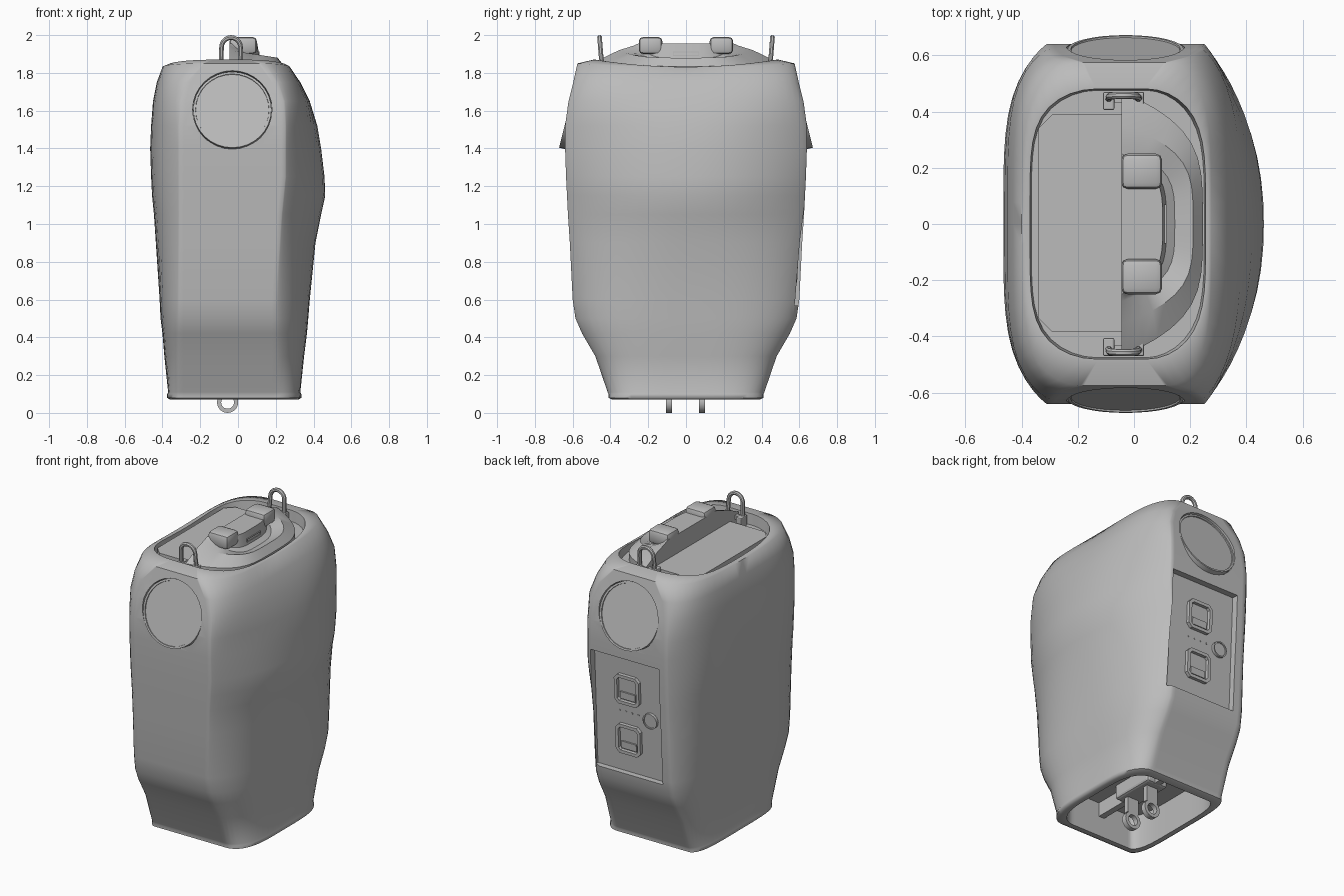
import bpy, bmesh, math
from mathutils import Vector, Matrix

old = bpy.data.objects.get("Cube")
if old:
    bpy.data.objects.remove(old, do_unlink=True)

grey = bpy.data.materials.new("plain grey")
grey.use_nodes = True
grey.diffuse_color = (0.5, 0.5, 0.5, 1)
grey.node_tree.nodes["Principled BSDF"].inputs["Base Color"].default_value = grey.diffuse_color


def activate(obj):
    bpy.ops.object.select_all(action='DESELECT')
    obj.select_set(True)
    bpy.context.view_layer.objects.active = obj


def finish(name, bm, smooth=None):
    """Turn a bmesh into a named object, smooth below the given angle."""
    bmesh.ops.recalc_face_normals(bm, faces=bm.faces[:])
    mesh = bpy.data.meshes.new(name)
    bm.to_mesh(mesh)
    bm.free()
    mesh.materials.append(grey)
    obj = bpy.data.objects.new(name, mesh)
    bpy.context.collection.objects.link(obj)
    if smooth:
        activate(obj)
        bpy.ops.object.shade_smooth_by_angle(angle=math.radians(smooth))
    return obj


def loft(rings, cyclic=False):
    """Skin a stack of closed rings; cap the ends unless cyclic."""
    bm = bmesh.new()
    loops = [[bm.verts.new(p) for p in ring] for ring in rings]
    pairs = list(zip(loops, loops[1:]))
    if cyclic:
        pairs.append((loops[-1], loops[0]))
    else:
        bm.faces.new(loops[0])
        bm.faces.new(loops[-1])
    n = len(loops[0])
    for a, b in pairs:
        for i in range(n):
            j = (i + 1) % n
            bm.faces.new((a[i], a[j], b[j], b[i]))
    return bm


def box(lo, hi, bevel=0):
    bm = bmesh.new()
    bmesh.ops.create_cube(bm, size=1)
    lo, hi = Vector(lo), Vector(hi)
    for v in bm.verts:
        v.co = (lo + hi) / 2 + Matrix.Diagonal(hi - lo) @ v.co
    if bevel:
        bmesh.ops.bevel(bm, geom=bm.edges[:], offset=bevel, segments=2, profile=0.5, affect='EDGES')
    return bm


def recess(bm, axis, rim, depth):
    """Inset the face looking along axis and push it inwards."""
    bm.normal_update()
    face = max(bm.faces, key=lambda f: f.normal.dot(Vector(axis)) * f.calc_area())
    bmesh.ops.inset_region(bm, faces=[face], thickness=rim)
    bmesh.ops.inset_region(bm, faces=[face], thickness=0.001, depth=-depth)


def cylinder(radius, depth, matrix, sides=32):
    """A disc whose top sits at the matrix origin."""
    bm = bmesh.new()
    bmesh.ops.create_cone(bm, cap_ends=True, segments=sides, radius1=radius, radius2=radius,
                          depth=depth, matrix=Matrix.Translation((0, 0, -depth / 2)))
    bm.transform(matrix)
    return bm


# Tank body: flat ends, bulging left side, flatter right side, hollow base
def section(z, x_min, x_max, half, flat_min, flat_max, lift=0):
    pts = []
    flats = (0, 0.04, 0.25, 0.5, 0.75, 0.96)
    turns = [math.sin(math.pi * (i / 24 - 0.5)) for i in range(24)]
    squareness = max(0, 1 - z, (z - 1.5) / 0.35)
    ease = 0.9 - 0.38 * squareness
    for s in (-1, 1):
        a, b = (flat_min, flat_max) if s < 0 else (flat_max, flat_min)
        reach, power = (x_max, 2.2 + 2.4 * squareness) if s < 0 else (x_min, 4.2 + squareness)
        pts += [(a + (b - a) * f, s * half) for f in flats]
        pts += [(b + (reach - b) * (1 - abs(t) ** power) ** ease, -s * t * half) for t in turns]
    return [Vector((x, y, z + lift * (y / half) ** 2)) for x, y in pts]


rows = [
    (0.29, -0.33, 0.29, 0.36, -0.27, 0.17),
    (0.07, -0.33, 0.29, 0.36, -0.27, 0.17),
    (0.07, -0.36, 0.32, 0.39, -0.30, 0.20),
    (0.08, -0.375, 0.335, 0.41, -0.31, 0.21),
    (0.10, -0.375, 0.335, 0.41, -0.31, 0.21),
    (0.11, -0.37, 0.33, 0.415, -0.31, 0.20),
    (0.30, -0.39, 0.35, 0.48, -0.31, 0.20),
    (0.42, -0.40, 0.365, 0.55, -0.31, 0.20),
    (0.50, -0.41, 0.372, 0.585, -0.31, 0.20),
    (0.60, -0.415, 0.38, 0.60, -0.31, 0.20),
    (0.90, -0.435, 0.41, 0.615, -0.31, 0.22),
    (1.05, -0.445, 0.44, 0.625, -0.31, 0.23),
    (1.15, -0.455, 0.462, 0.63, -0.31, 0.24),
    (1.25, -0.46, 0.458, 0.635, -0.31, 0.25),
    (1.40, -0.465, 0.44, 0.64, -0.31, 0.25),
    (1.52, -0.46, 0.42, 0.64, -0.31, 0.25),
    (1.65, -0.45, 0.38, 0.622, -0.30, 0.24),
    (1.75, -0.43, 0.33, 0.597, -0.27, 0.20),
    (1.83, -0.40, 0.275, 0.575, -0.19, 0.12, 0.02),
    (1.832, -0.38, 0.265, 0.49, -0.14, 0.05, 0.038),
    (1.832, -0.37, 0.255, 0.48, -0.14, 0.05, 0.038),
    (1.80, -0.365, 0.25, 0.475, -0.14, 0.05),
]
body = finish("tank_body", loft([section(*r) for r in rows]))

# Recessed panel on the back and round recesses on both ends
tilt = Matrix.Translation((-0.0125, 0.578, 0.95)) @ Matrix.Rotation(math.radians(-2.6), 4, 'X')
panel = box((-0.24, 0, -0.38), (0.247, 0.2, 0.38))
panel.transform(tilt)
cuts = [panel]
places = {}
for label, side in (("front", -1), ("back", 1)):
    spot = Matrix.Translation((-0.03, side * 0.622, 1.605))
    places[label] = spot @ Matrix.Rotation(side * math.radians(-76), 4, 'X')
    cuts.append(cylinder(0.21, 0.13, places[label] @ Matrix.Translation((0, 0, 0.1))))
for cut in cuts:
    cutter = finish("recess_cutter", cut)
    cutter.hide_render = True
    mod = body.modifiers.new("recess", 'BOOLEAN')
    mod.operation, mod.solver, mod.object = 'DIFFERENCE', 'EXACT', cutter
    activate(body)
    bpy.ops.object.modifier_apply(modifier=mod.name)
    bpy.data.objects.remove(cutter, do_unlink=True)
activate(body)
bpy.ops.object.shade_smooth_by_angle(angle=math.radians(62))

# Tilted round covers with a thin raised rim
for label, place in places.items():
    bm = cylinder(0.207, 0.07, place)
    recess(bm, place.to_3x3() @ Vector((0, 0, 1)), 0.012, 0.006)
    finish(label + "_round_cover", bm, 35)

# Sockets on the back panel
for label, z in (("upper", 0.16), ("lower", -0.165)):
    bm = box((-0.075, -0.01, z - 0.095), (0.10, 0.022, z + 0.095))
    bmesh.ops.bevel(bm, geom=[e for e in bm.edges if abs((e.verts[0].co - e.verts[1].co).y) > 0.01],
                    offset=0.025, segments=1, affect='EDGES')
    recess(bm, (0, 1, 0), 0.022, 0.02)
    bm.transform(tilt)
    finish(label + "_socket", bm)
    bm = box((-0.04, -0.02, z - 0.065), (0.065, 0.012, z - 0.02))
    bm.transform(tilt)
    finish(label + "_socket_tongue", bm)

# Button and indicator dots on the back panel
outward = tilt @ Matrix.Rotation(math.radians(-90), 4, 'X')
bm = cylinder(0.05, 0.04, outward @ Matrix.Translation((-0.145, 0, 0.018)), 20)
recess(bm, (0, 1, 0), 0.008, 0.006)
finish("panel_button", bm, 35)
for i in range(4):
    finish("indicator_dot", cylinder(0.006, 0.02, outward @ Matrix.Translation((0.08 - 0.045 * i, -0.01, 0.004)), 8))

# Flat tray on the right half of the top
bm = box((-0.34, -0.385, 1.78), (-0.045, 0.39, 1.835))
corners = [e for e in bm.edges if abs((e.verts[0].co - e.verts[1].co).z) > 0.01
           and e.verts[0].co.x < -0.3]
bmesh.ops.bevel(bm, geom=corners, offset=0.05, segments=1, affect='EDGES')
finish("top_tray", bm)


# Half dome with a scooped channel and a raised cap
def half_ring(reach, half, z, rise):
    ring = []
    for i in range(25):
        t = math.sin(math.pi * (i / 24 - 0.5))
        u = 1 - abs(t) ** 4
        ring.append(Vector((-0.045 + reach * u, t * half, z + rise * (1 - u))))
    return ring


finish("top_dome", loft([
    half_ring(0.29, 0.47, 1.79, 0),
    half_ring(0.29, 0.47, 1.835, 0.03),
    half_ring(0.255, 0.355, 1.88, 0.04),
    half_ring(0.19, 0.275, 1.855, 0.09),
    half_ring(0.16, 0.262, 1.875, 0.077),
    half_ring(0.147, 0.25, 1.955, 0.001),
]), 30)
for label, s in (("front", -1), ("back", 1)):
    ends = sorted((s * 0.125, s * 0.25))
    finish(label + "_cap_lug", box((-0.045, ends[0], 1.90), (0.10, ends[1], 1.99), 0.022), 30)
slot = box((0.08, -0.07, 1.89), (0.115, 0.07, 1.912))
recess(slot, (1, 0, 0), 0.005, 0.008)
finish("cap_slot", slot)

# Lifting loops with hinge bases
for label, s in (("front", -1), ("back", 1)):
    curve = bpy.data.curves.new(label + "_lifting_loop", 'CURVE')
    curve.dimensions = '3D'
    curve.bevel_depth, curve.bevel_resolution = 0.013, 2
    path = [(-0.054, 1.83)]
    path += [(-0.05 * math.cos(a), 1.937 + 0.05 * math.sin(a))
             for a in (math.pi * i / 10 for i in range(11))]
    path += [(0.054, 1.83)]
    spline = curve.splines.new('POLY')
    spline.points.add(len(path) - 1)
    for p, (x, z) in zip(spline.points, path):
        p.co = (x - 0.037, s * (0.445 + 0.08 * (z - 1.83)), z, 1)
    loop = bpy.data.objects.new(curve.name, curve)
    bpy.context.collection.objects.link(loop)
    curve.materials.append(grey)
    activate(loop)
    bpy.ops.object.convert(target='MESH')
    bpy.ops.object.shade_smooth_by_angle(angle=math.radians(40))
    ends = sorted((s * 0.405, s * 0.47))
    for x in (-0.09, 0.016):
        finish(label + "_hinge_base", box((x - 0.02, ends[0], 1.79), (x + 0.02, ends[1], 1.862), 0.006))
    finish(label + "_hinge_pin", box((-0.09, s * 0.445 - 0.012, 1.83), (0.016, s * 0.445 + 0.012, 1.855)))

# Ringed lugs and bracket in the hollow base
for label, y in (("front", -0.09), ("back", 0.085)):
    rings = [[Vector((-0.055 + r * math.cos(a), y + w, 0.056 + r * math.sin(a)))
              for a in (math.tau * i / 24 for i in range(24))]
             for r, w in ((0.056, -0.016), (0.056, 0.016), (0.034, 0.016), (0.034, -0.016))]
    finish(label + "_base_ring", loft(rings, cyclic=True), 35)
    finish(label + "_base_lug", box((-0.095, y - 0.016, 0.1), (-0.015, y + 0.016, 0.3)))
finish("base_bracket", box((-0.13, -0.15, 0.2), (0.02, 0.15, 0.3), 0.015))
for label, s in (("front", -1), ("back", 1)):
    ends = sorted((s * 0.14, s * 0.36))
    finish(label + "_base_rib", box((-0.075, ends[0], 0.2), (-0.035, ends[1], 0.3)))
